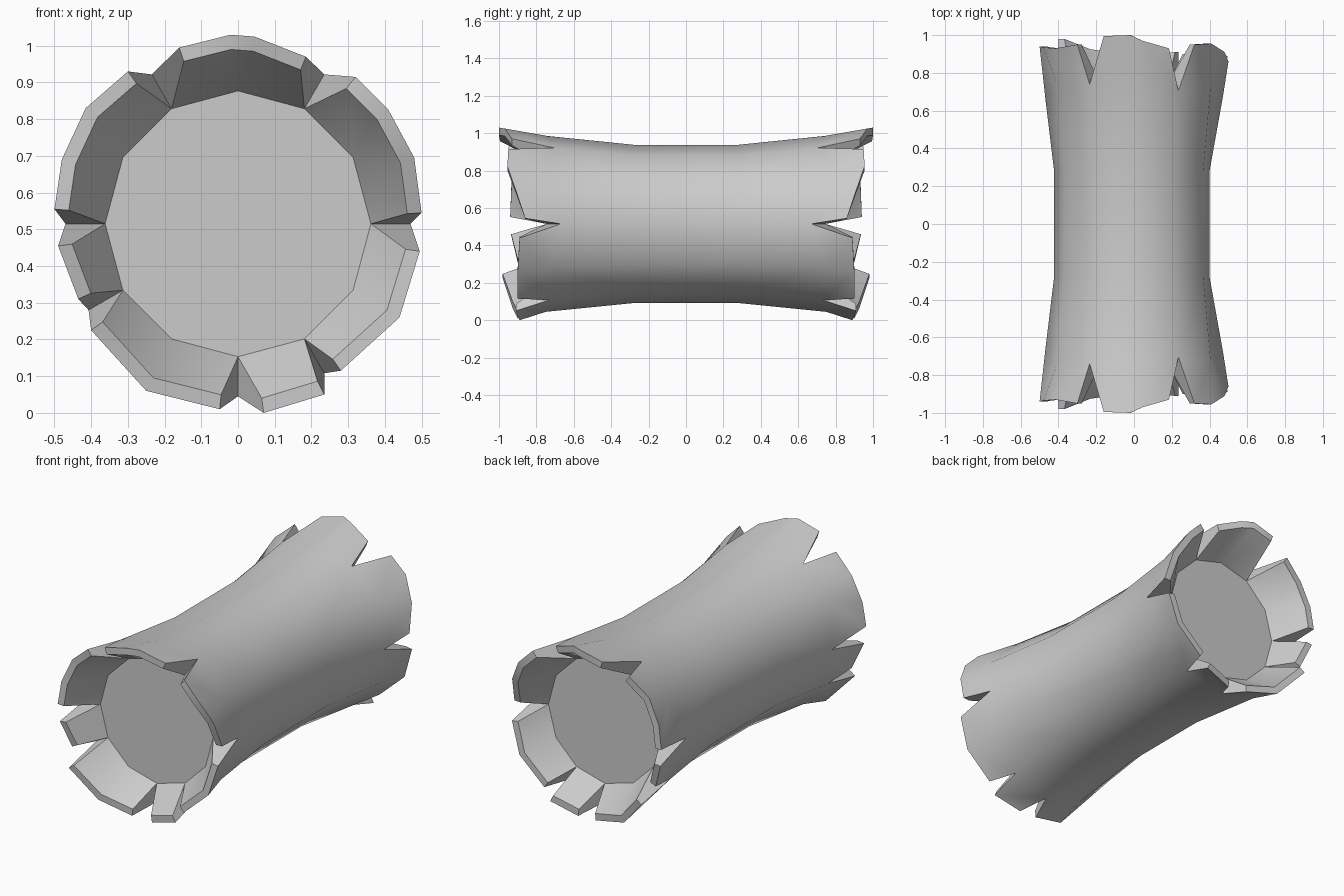
import bpy, bmesh, math

if "Cube" in bpy.data.objects:
    bpy.data.objects.remove(bpy.data.objects["Cube"])

CZ = 0.515                       # height of the log's axis
WAIST_Y, CAP_Y, CAP_R = 0.28, 0.745, 0.362
NOTCH = {0: 0.67, 60: 0.705, 120: 0.74, 180: 0.67, 210: 0.72, 270: 0.75, 300: 0.73}

# bark strips: start angle, end angle, outer rim points (x, y depth, z)
STRIPS = [
    (0, 60, [(.50, .86, .545), (.48, .91, .695), (.41, .955, .825), (.32, .95, .915)]),
    (60, 120, [(.185, .93, .97), (.045, .97, 1.025), (-.02, 1.0, 1.03), (-.16, .995, .995)]),
    (120, 180, [(-.30, .95, .93), (-.415, .93, .83), (-.48, .935, .69), (-.50, .94, .555)]),
    (180, 210, [(-.49, .935, .455), (-.435, .90, .31)]),
    (210, 270, [(-.40, .98, .225), (-.25, .925, .06), (-.05, .90, .01)]),
    (270, 300, [(.07, .89, .0), (.235, .91, .05)]),
    (300, 360, [(.28, .90, .115), (.44, .90, .26), (.495, .89, .44)]),
]

bm = bmesh.new()


def ring_vert(a, r, y):
    t = math.radians(a)
    return bm.verts.new((r * math.cos(t), y, CZ + r * math.sin(t)))


def zip_strip(a, b):
    """Fill between two open rows of vertices that may differ in count."""
    i = j = 0
    n, m = len(a) - 1, len(b) - 1
    while i < n or j < m:
        ni, nj = (i + 1) / n, (j + 1) / m
        if i < n and j < m and abs(ni - nj) < 0.01:
            bm.faces.new((a[i], a[i + 1], b[j + 1], b[j]))
            i, j = i + 1, j + 1
        elif j >= m or (i < n and ni < nj):
            bm.faces.new((a[i], a[i + 1], b[j]))
            i += 1
        else:
            bm.faces.new((a[i], b[j + 1], b[j]))
            j += 1


def log_end(s, waist):
    # flare ring (dips at the notches) and recessed inner cap
    flare = [ring_vert(30 * k, 0.47, s * NOTCH.get(30 * k, 0.74)) for k in range(12)]
    cap = [ring_vert(30 * k, CAP_R, s * CAP_Y) for k in range(12)]
    bm.faces.new(cap)
    for k in range(12):
        n = (k + 1) % 12
        bm.faces.new((waist[k], waist[n], flare[n], flare[k]))
    # broken bark strips around the opening
    for a0, a1, pts in STRIPS:
        ids = [k % 12 for k in range(a0 // 30, a1 // 30 + 1)]
        fl, cp = [flare[k] for k in ids], [cap[k] for k in ids]
        outer = [bm.verts.new((x, s * y, z)) for x, y, z in pts]
        inner = [bm.verts.new((x * .922, s * y, CZ + (z - CZ) * .922)) for x, y, z in pts]
        zip_strip(fl, outer)
        zip_strip(cp, inner)
        zip_strip(outer, inner)
        for e in (0, -1):
            bm.faces.new((fl[e], outer[e], inner[e], cp[e]))


# narrow middle of the trunk
waists = {s: [ring_vert(30 * k, 0.40 if k == 0 else 0.423, s * WAIST_Y) for k in range(12)]
          for s in (-1, 1)}
for k in range(12):
    n = (k + 1) % 12
    bm.faces.new((waists[-1][k], waists[-1][n], waists[1][n], waists[1][k]))
for s in (-1, 1):
    log_end(s, waists[s])

bmesh.ops.recalc_face_normals(bm, faces=bm.faces)
mesh = bpy.data.meshes.new("hollow_log")
bm.to_mesh(mesh)
bm.free()
log = bpy.data.objects.new("hollow_log", mesh)
bpy.context.collection.objects.link(log)
bpy.context.view_layer.objects.active = log
log.select_set(True)
bpy.ops.object.shade_smooth_by_angle(angle=math.radians(40))
